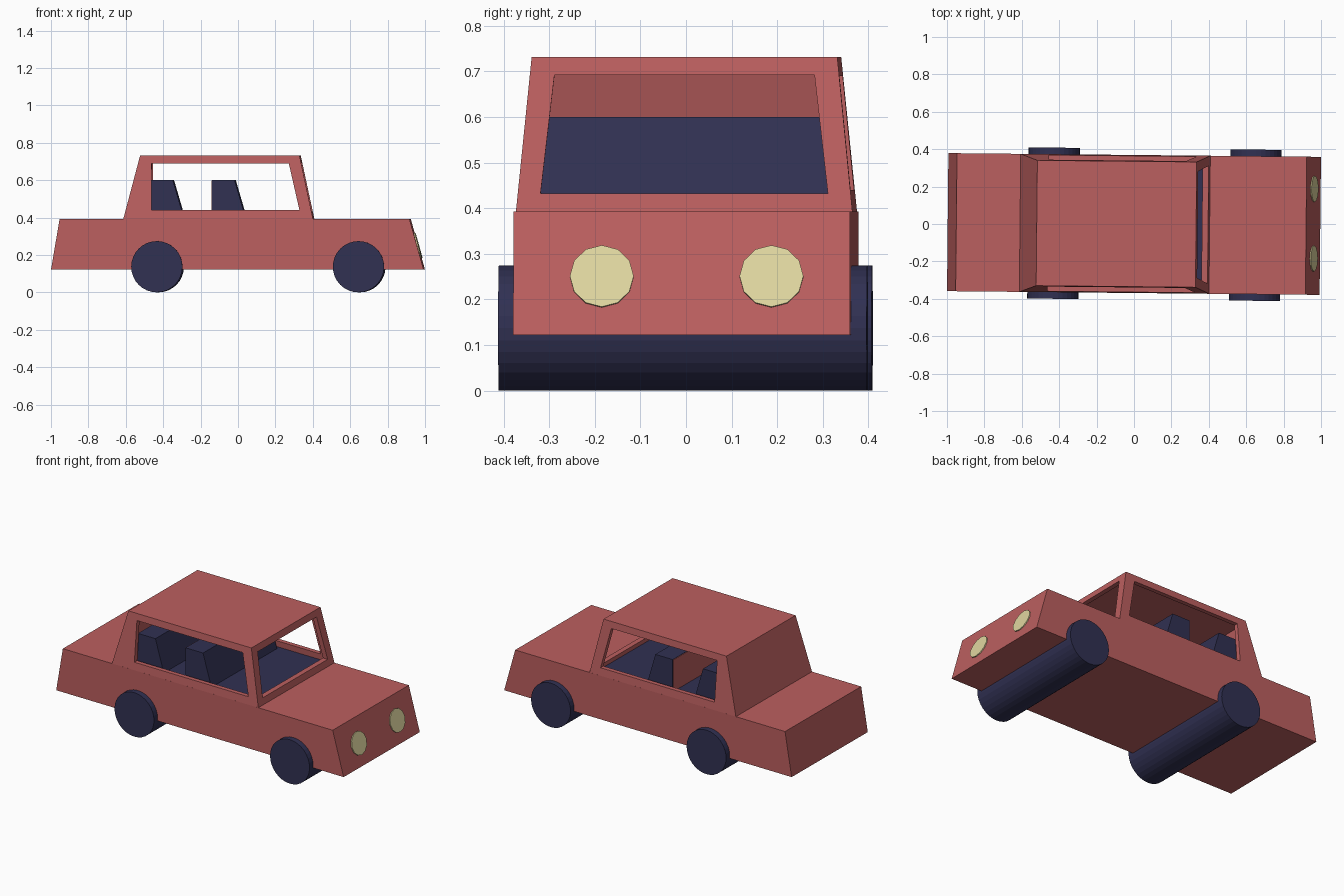
import bpy, bmesh, math
from mathutils import Matrix, Vector

if "Cube" in bpy.data.objects:
    bpy.data.objects.remove(bpy.data.objects["Cube"])

YAW = -0.01  # the whole car sits very slightly turned


def material(name, rgb):
    m = bpy.data.materials.new(name)
    m.diffuse_color = (*rgb, 1)
    m.use_nodes = True
    m.node_tree.nodes["Principled BSDF"].inputs["Base Color"].default_value = m.diffuse_color
    return m


RED = material("red_paint", (0.50, 0.115, 0.115))
NAVY = material("navy", (0.03, 0.03, 0.085))
CREAM = material("lamp_cream", (0.75, 0.68, 0.35))


def finish(name, bm, mat=None):
    bmesh.ops.recalc_face_normals(bm, faces=bm.faces)
    me = bpy.data.meshes.new(name)
    bm.to_mesh(me)
    bm.free()
    ob = bpy.data.objects.new(name, me)
    bpy.context.collection.objects.link(ob)
    ob.rotation_euler.z = YAW
    if mat:
        me.materials.append(mat)
    return ob


def loft(name, ring_a, ring_b, mat=None):
    """Closed solid between two rings of equal point count."""
    bm = bmesh.new()
    a = [bm.verts.new(p) for p in ring_a]
    b = [bm.verts.new(p) for p in ring_b]
    bm.faces.new(a)
    bm.faces.new(b)
    n = len(a)
    for i in range(n):
        j = (i + 1) % n
        bm.faces.new((a[i], a[j], b[j], b[i]))
    return finish(name, bm, mat)


def side_prism(name, profile, half, mat=None):
    """xz profile extruded along y."""
    return loft(name, [(x, -half, z) for x, z in profile],
                [(x, half, z) for x, z in profile], mat)


def rect(x0, x1, half, z):
    return [(x0, -half, z), (x1, -half, z), (x1, half, z), (x0, half, z)]


def cylinder(name, sides, radius, depth, matrix, mat):
    bm = bmesh.new()
    bmesh.ops.create_cone(bm, cap_ends=True, segments=sides, radius1=radius,
                          radius2=radius, depth=depth, matrix=matrix)
    return finish(name, bm, mat)


def cut(ob, cutter):
    cutter.hide_render = True
    cutter.hide_viewport = True
    mod = ob.modifiers.new(cutter.name, 'BOOLEAN')
    mod.operation = 'DIFFERENCE'
    mod.solver = 'EXACT'
    mod.object = cutter


# Lower body
side_prism("body", [(-0.996, 0.122), (0.996, 0.122), (0.92, 0.393), (-0.95, 0.393)], 0.369, RED)

# Hollow cabin with side windows and windscreen opening
cabin = loft("cabin", rect(-0.61, 0.405, 0.369, 0.391), rect(-0.52, 0.332, 0.335, 0.732), RED)
cut(cabin, loft("cabin_hollow", rect(-0.583, 0.376, 0.343, 0.37), rect(-0.501, 0.31, 0.312, 0.702)))
cut(cabin, side_prism("side_window_cutter",
                      [(-0.458, 0.44), (0.332, 0.44), (0.275, 0.69), (-0.458, 0.69)], 0.6))
screen = [(-0.315, 0.432), (0.315, 0.432), (0.285, 0.692), (-0.285, 0.692)]
cut(cabin, loft("windscreen_cutter", [(0.05, y, z) for y, z in screen],
                [(0.6, y, z) for y, z in screen]))

# Cabin floor
loft("cabin_floor", rect(-0.58, 0.372, 0.34, 0.385), rect(-0.58, 0.372, 0.34, 0.402), NAVY)

# Bench seats, with a red panel on the back
for name, x in (("front_seat", -0.135), ("rear_seat", -0.465)):
    side_prism(name, [(x, 0.395), (x + 0.18, 0.395), (x + 0.12, 0.6), (x, 0.6)], 0.318, NAVY)
    side_prism(name + "_back", [(x - 0.004, 0.395), (x, 0.395), (x, 0.598), (x - 0.004, 0.598)],
               0.316, RED)

# Full-width wheel rollers
for name, x in (("rear_wheels", -0.43), ("front_wheels", 0.648)):
    cylinder(name, 32, 0.137, 0.808,
             Matrix.Translation((x, 0, 0.137)) @ Matrix.Rotation(math.pi / 2, 4, 'X'), NAVY)

# Round headlights lying on the sloping nose
normal = Vector((0.271, 0, 0.076)).normalized()
tilt = normal.to_track_quat('Z', 'Y').to_matrix().to_4x4()
for side, y in (("right", -0.175), ("left", 0.197)):
    cylinder("headlight_" + side, 12, 0.07, 0.012,
             Matrix.Translation((0.96, y, 0.25)) @ tilt, CREAM)
